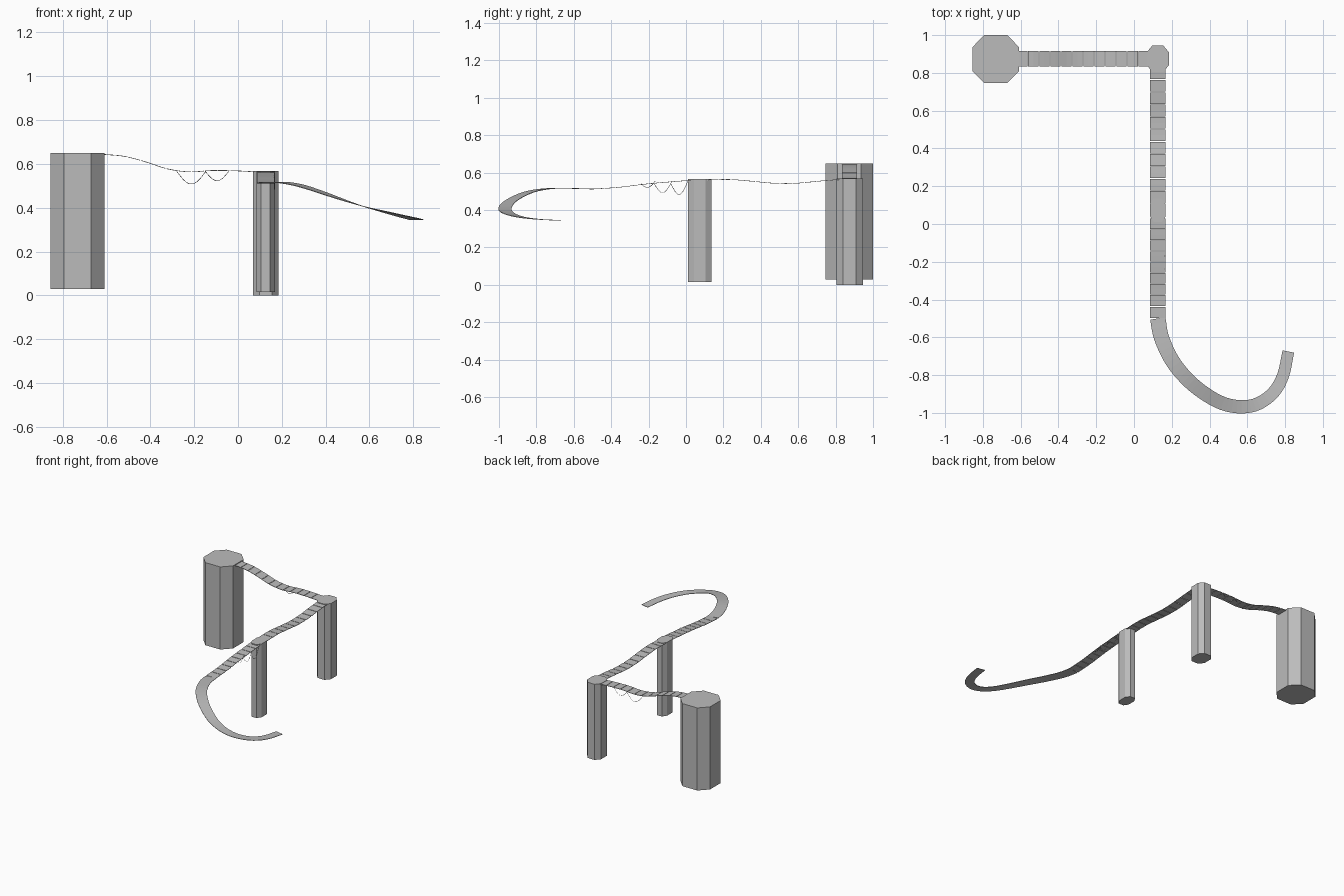
import bpy, bmesh
from math import sin, pi
from mathutils import Vector

cube = bpy.data.objects.get("Cube")
if cube:
    bpy.data.objects.remove(cube)

grey = bpy.data.materials.new("stone grey")
grey.use_nodes = True
GREY = (0.5, 0.5, 0.5, 1)
grey.diffuse_color = GREY
grey.node_tree.nodes["Principled BSDF"].inputs["Base Color"].default_value = GREY


def finish(name, bm):
    bmesh.ops.recalc_face_normals(bm, faces=bm.faces)
    mesh = bpy.data.meshes.new(name)
    bm.to_mesh(mesh)
    bm.free()
    mesh.materials.append(grey)
    ob = bpy.data.objects.new(name, mesh)
    bpy.context.collection.objects.link(ob)
    return ob


def post(name, cx, cy, hx, hy, z0, z1):
    """Eight-sided column: a rectangle with chamfered corners, extruded up."""
    fx, fy = hx * 0.5, hy * 0.5
    ring = [(fx, -hy), (hx, -fy), (hx, fy), (fx, hy),
            (-fx, hy), (-hx, fy), (-hx, -fy), (-fx, -hy)]
    bm = bmesh.new()
    base = bm.faces.new([bm.verts.new((cx + x, cy + y, z0)) for x, y in ring])
    top = bmesh.ops.extrude_face_region(bm, geom=[base], use_keep_orig=True)
    verts = [v for v in top["geom"] if isinstance(v, bmesh.types.BMVert)]
    bmesh.ops.translate(bm, verts=verts, vec=(0, 0, z1 - z0))
    return finish(name, bm)


def spline(points, t):
    """Catmull-Rom point at t in 0..1."""
    p = [Vector(q) for q in points]
    p = [2 * p[0] - p[1]] + p + [2 * p[-1] - p[-2]]
    s = t * (len(points) - 1)
    i = min(int(s), len(points) - 2)
    u = s - i
    a, b, c, d = p[i:i + 4]
    return 0.5 * (2 * b + (c - a) * u + (2 * a - 5 * b + 4 * c - d) * u * u
                  + (3 * b - a - 3 * c + d) * u ** 3)


def ribbon(bm, points, t0, t1, steps, w0, w1, thick=0.003):
    """Solid flat strip along part of a path."""
    rows = []
    for k in range(steps + 1):
        t = t0 + (t1 - t0) * k / steps
        p = spline(points, t)
        tan = spline(points, min(t + 0.01, 1)) - spline(points, max(t - 0.01, 0))
        side = Vector((-tan.y, tan.x, 0)).normalized() * (w0 + (w1 - w0) * t) / 2
        down = Vector((0, 0, thick))
        rows.append([bm.verts.new(q) for q in
                     (p - side, p + side, p + side - down, p - side - down)])
    for a, b in zip(rows, rows[1:]):
        for j in range(4):
            bm.faces.new((a[j], a[j - 1], b[j - 1], b[j]))
    bm.faces.new(rows[0])
    bm.faces.new(rows[-1])


def bridge(name, points, planks, width=0.08, gap=0.03):
    """Sagging walkway of separate planks."""
    bm = bmesh.new()
    for k in range(planks):
        ribbon(bm, points, (k + gap) / planks, (k + 1 - gap) / planks, 2, width, width)
    return finish(name, bm)


def rope(name, start, end, sag):
    """Thin hanging loop."""
    a, b = Vector(start), Vector(end)
    curve = bpy.data.curves.new(name, "CURVE")
    curve.dimensions = "3D"
    curve.bevel_depth = 0.0012
    curve.bevel_resolution = 0
    s = curve.splines.new("POLY")
    s.points.add(12)
    for k, pt in enumerate(s.points):
        p = a.lerp(b, k / 12)
        p.z -= sag * sin(pi * k / 12)
        pt.co = (*p, 1)
    curve.materials.append(grey)
    bpy.context.collection.objects.link(bpy.data.objects.new(name, curve))


# Columns
post("main_tower", -0.732, 0.873, 0.123, 0.127, 0.03, 0.65)
post("corner_post", 0.126, 0.875, 0.058, 0.07, 0, 0.568)
post("middle_post", 0.126, 0.073, 0.042, 0.063, 0.015, 0.566)

# Plank bridges
bridge("tower_bridge", [(x, 0.875, z) for x, z in (
    (-0.62, 0.645), (-0.52, 0.636), (-0.42, 0.61), (-0.32, 0.578), (-0.22, 0.565),
    (-0.12, 0.571), (-0.02, 0.57), (0.08, 0.565))], 12)
bridge("long_bridge", [(0.126, y, z) for y, z in (
    (0.83, 0.566), (0.71, 0.556), (0.59, 0.545), (0.47, 0.545), (0.35, 0.556),
    (0.23, 0.565), (0.11, 0.562))], 11)
bridge("lower_bridge", [(0.126, y, z) for y, z in (
    (0.03, 0.561), (-0.1, 0.551), (-0.23, 0.539), (-0.36, 0.523), (-0.5, 0.514))], 9)

# Curving slide
slide = [(0.126, -0.5, 0.514), (0.145, -0.6, 0.517), (0.2, -0.72, 0.517),
         (0.28, -0.82, 0.503), (0.37, -0.895, 0.475), (0.47, -0.95, 0.44),
         (0.57, -0.968, 0.408), (0.66, -0.95, 0.385), (0.74, -0.89, 0.365),
         (0.79, -0.8, 0.353), (0.817, -0.675, 0.346)]
bm = bmesh.new()
ribbon(bm, slide, 0, 1, 40, 0.082, 0.062)
finish("slide", bm)

# Hanging ropes
for i, (x0, x1, sag) in enumerate(((-0.28, -0.145, 0.06), (-0.15, -0.04, 0.045))):
    rope(f"tower_rope_{i}", (x0, 0.913, 0.567), (x1, 0.913, 0.569), sag)
for i, (y0, y1, sag) in enumerate(((-0.24, -0.165, 0.026), (-0.17, -0.075, 0.054),
                                   (-0.08, 0.01, 0.064))):
    rope(f"lower_rope_{i}", (0.165, y0, 0.54), (0.165, y1, 0.555), sag)
